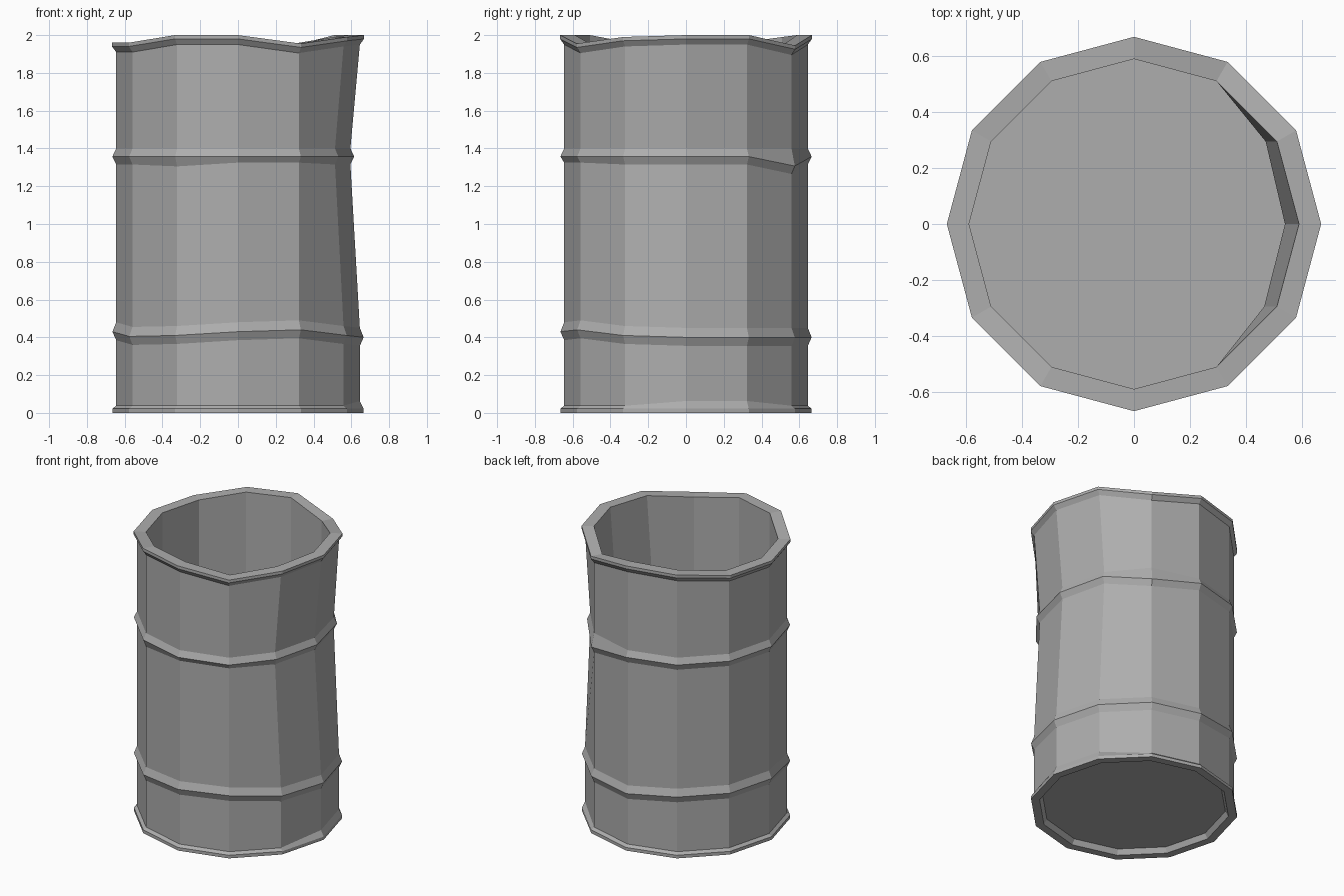
import bpy
import bmesh
from math import cos, sin, tau

cube = bpy.data.objects.get("Cube")
if cube:
    bpy.data.objects.remove(cube, do_unlink=True)

SIDES = 12
FLAT = [0] * SIDES

# Height wobble of each bent hoop, by side, counter-clockwise from +x
TOP_BEND = [0, 0, -.055, 0, -.01, -.04, -.04, -.04, 0, 0, -.045, -.01]
UPPER_BEND = [0, 0, -.05, 0, 0, 0, 0, 0, 0, 0, 0, 0]
UPPER_FOOT = [0, 0, -.05, 0, 0, 0, 0, 0, -.01, .01, .01, 0]
LOWER_BEND = [-.03, -.03, -.03, -.03, 0, 0, 0, -.025, -.02, 0, .01, -.02]
FOOT_BEND = [.025, .025, 0, 0, 0, 0, 0, 0, 0, 0, 0, 0]

# Sides pushed in by the dent
DENT = {0: .05, 1: .04, 11: .045}

# Wall profile: radius, height, bend, dented
PROFILE = [
    (.59, .035, FLAT, False),         # recessed underside
    (.61, 0, FLAT, False),
    (.665, 0, FLAT, False),           # bottom hoop
    (.665, .022, FLAT, False),
    (.645, .038, FOOT_BEND, False),
    (.645, .385, LOWER_BEND, False),  # lower rib
    (.665, .43, LOWER_BEND, False),
    (.645, .48, LOWER_BEND, False),
    (.645, 1.315, UPPER_FOOT, True),  # upper rib
    (.665, 1.357, UPPER_BEND, True),
    (.645, 1.40, FLAT, True),
    (.645, 1.95, TOP_BEND, False),    # top rim
    (.667, 1.98, TOP_BEND, False),
    (.667, 2.0, TOP_BEND, False),
    (.588, 2.0, TOP_BEND, False),
    (.588, 1.357, FLAT, True),        # inner wall
    (.588, .06, FLAT, False),         # floor
]


def make_ring(bm, radius, height, bend, dented):
    ring = []
    for k in range(SIDES):
        a = tau * k / SIDES
        push = DENT.get(k, 0) if dented else 0
        ring.append(bm.verts.new((radius * cos(a) - push, radius * sin(a), height + bend[k])))
    return ring


# Barrel shell: loft the rings and close both ends
bm = bmesh.new()
rings = [make_ring(bm, *row) for row in PROFILE]
for low, high in zip(rings, rings[1:]):
    for k in range(SIDES):
        n = (k + 1) % SIDES
        bm.faces.new((low[k], low[n], high[n], high[k]))
bm.faces.new(list(reversed(rings[0])))
bm.faces.new(rings[-1])
bmesh.ops.recalc_face_normals(bm, faces=bm.faces)
mesh = bpy.data.meshes.new("barrel")
bm.to_mesh(mesh)
bm.free()

# Plain grey metal
grey = bpy.data.materials.new("grey metal")
grey.use_nodes = True
grey.diffuse_color = (.42, .42, .42, 1)
grey.node_tree.nodes["Principled BSDF"].inputs["Base Color"].default_value = (.42, .42, .42, 1)
mesh.materials.append(grey)

barrel = bpy.data.objects.new("barrel", mesh)
bpy.context.collection.objects.link(barrel)
